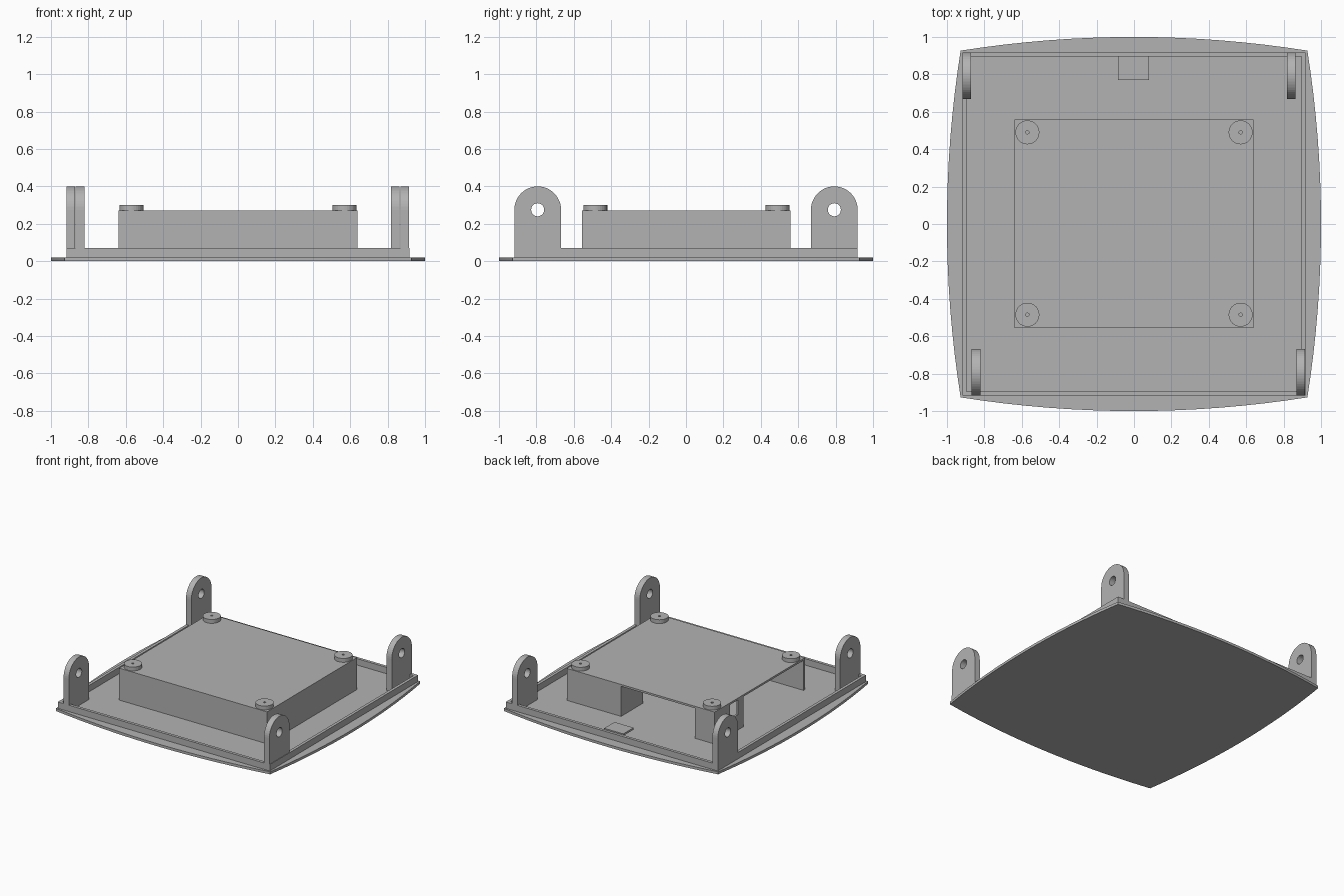
import bpy, bmesh, math
from mathutils import Matrix, Vector

cube = bpy.data.objects.get("Cube")
if cube:
    bpy.data.objects.remove(cube)

grey = bpy.data.materials.new("plain grey")
colour = (0.45, 0.45, 0.45, 1)
grey.diffuse_color = colour
grey.use_nodes = True
grey.node_tree.nodes["Principled BSDF"].inputs["Base Color"].default_value = colour


def finish(name, bm):
    bmesh.ops.recalc_face_normals(bm, faces=bm.faces)
    mesh = bpy.data.meshes.new(name)
    bm.to_mesh(mesh)
    bm.free()
    mesh.materials.append(grey)
    obj = bpy.data.objects.new(name, mesh)
    bpy.context.collection.objects.link(obj)
    return obj


def prism(name, loops, depth, matrix):
    """Fill an outline, with optional hole loops, and extrude it upward."""
    bm = bmesh.new()
    for loop in loops:
        verts = [bm.verts.new((x, y, 0)) for x, y in loop]
        for i, v in enumerate(verts):
            bm.edges.new((v, verts[(i + 1) % len(verts)]))
    bmesh.ops.triangle_fill(bm, use_beauty=True, use_dissolve=False,
                            edges=bm.edges[:], normal=(0, 0, 1))
    out = bmesh.ops.extrude_face_region(bm, geom=bm.faces[:], use_keep_orig=True)
    top = [g for g in out["geom"] if isinstance(g, bmesh.types.BMVert)]
    bmesh.ops.translate(bm, vec=(0, 0, depth), verts=top)
    bmesh.ops.transform(bm, matrix=matrix, verts=bm.verts)
    return finish(name, bm)


def box(name, x0, x1, y0, y1, z0, z1):
    bm = bmesh.new()
    bmesh.ops.create_cube(bm, size=1)
    bmesh.ops.scale(bm, vec=(x1 - x0, y1 - y0, z1 - z0), verts=bm.verts)
    bmesh.ops.translate(bm, vec=((x0 + x1) / 2, (y0 + y1) / 2, (z0 + z1) / 2),
                        verts=bm.verts)
    return finish(name, bm)


def arc(cx, cy, r, start, end, steps):
    return [(cx + r * math.cos(start + (end - start) * i / steps),
             cy + r * math.sin(start + (end - start) * i / steps))
            for i in range(steps + 1)]


def circle(cx, cy, r, n):
    return arc(cx, cy, r, 0, 2 * math.pi, n)[:-1]


def square(r):
    return [(-r, -r), (r, -r), (r, r), (-r, r)]


def at(x, y, z):
    return Matrix.Translation(Vector((x, y, z)))


# Base plate with four bowed edges
FLOOR = 0.02
CORNER, STEPS = 0.927, 16
outline = []
for side in range(4):
    turn = Matrix.Rotation(side * math.pi / 2, 2)
    for i in range(STEPS):
        t = -1 + 2 * i / STEPS
        bow = CORNER + (1 - CORNER) * (1 - t * t)
        outline.append(tuple(turn @ Vector((t * CORNER, -bow))))
prism("base_plate", [outline], FLOOR, at(0, 0, 0))

# Raised rim
prism("rim", [square(0.918), square(0.895)], 0.05, at(0, 0, FLOOR))

# Rounded lugs with a pin hole, drawn in the y-z plane
stand = Matrix(((0, 0, 1, 0), (1, 0, 0, 0), (0, 1, 0, 0), (0, 0, 0, 1)))
R, HOLE_Z = 0.125, 0.275
lug = [(-R, FLOOR), (R, FLOOR)] + arc(0, HOLE_Z, R, 0, math.pi, 24)
for name, x, y in (("back_right_lug", -0.918, 0.793), ("back_left_lug", 0.818, 0.793),
                   ("front_right_lug", -0.868, -0.793), ("front_left_lug", 0.868, -0.793)):
    prism(name, [lug, circle(0, HOLE_Z, 0.035, 24)], 0.046, at(x, y, 0) @ stand)

# Raised housing: thin lid and walls, open on two sides
X, Y0, Y1, TOP, W = 0.64, -0.555, 0.56, 0.27, 0.015
LID = TOP - W
box("housing_lid", -X, X, Y0, Y1, LID, TOP)
box("housing_front_wall", -X, X, Y0, Y0 + W, FLOOR, LID)
box("housing_left_wall", X - W, X, Y0 + W, Y1, FLOOR, LID)
box("housing_back_wall_left", 0.17, X - W, Y1 - W, Y1, FLOOR, LID)
box("housing_back_wall_right", -X, -0.47, Y1 - W, Y1, FLOOR, LID)
box("housing_inner_wall", 0.17, 0.17 + W, 0.29, Y1 - W, FLOOR, LID)

# Right wall stub with a small window
box("housing_right_wall_corner", -X, -X + W, 0.37, Y1 - W, FLOOR, LID)
box("housing_right_wall_sill", -X, -X + W, 0.27, 0.37, FLOOR, 0.14)
box("housing_right_wall_end", -X, -X + W, 0.2, 0.27, FLOOR, LID)

# Screw heads with a small centre hole
for x in (-0.57, 0.57):
    for y in (-0.485, 0.49):
        prism("screw_head", [circle(0, 0, 0.064, 32), circle(0, 0, 0.009, 10)],
              0.03, at(x, y, TOP))

# Latch tab on the back rim
box("latch_tab", -0.085, 0.08, 0.77, 0.897, 0.065, 0.08)
box("latch_leg", -0.06, 0.055, 0.86, 0.897, FLOOR, 0.065)
